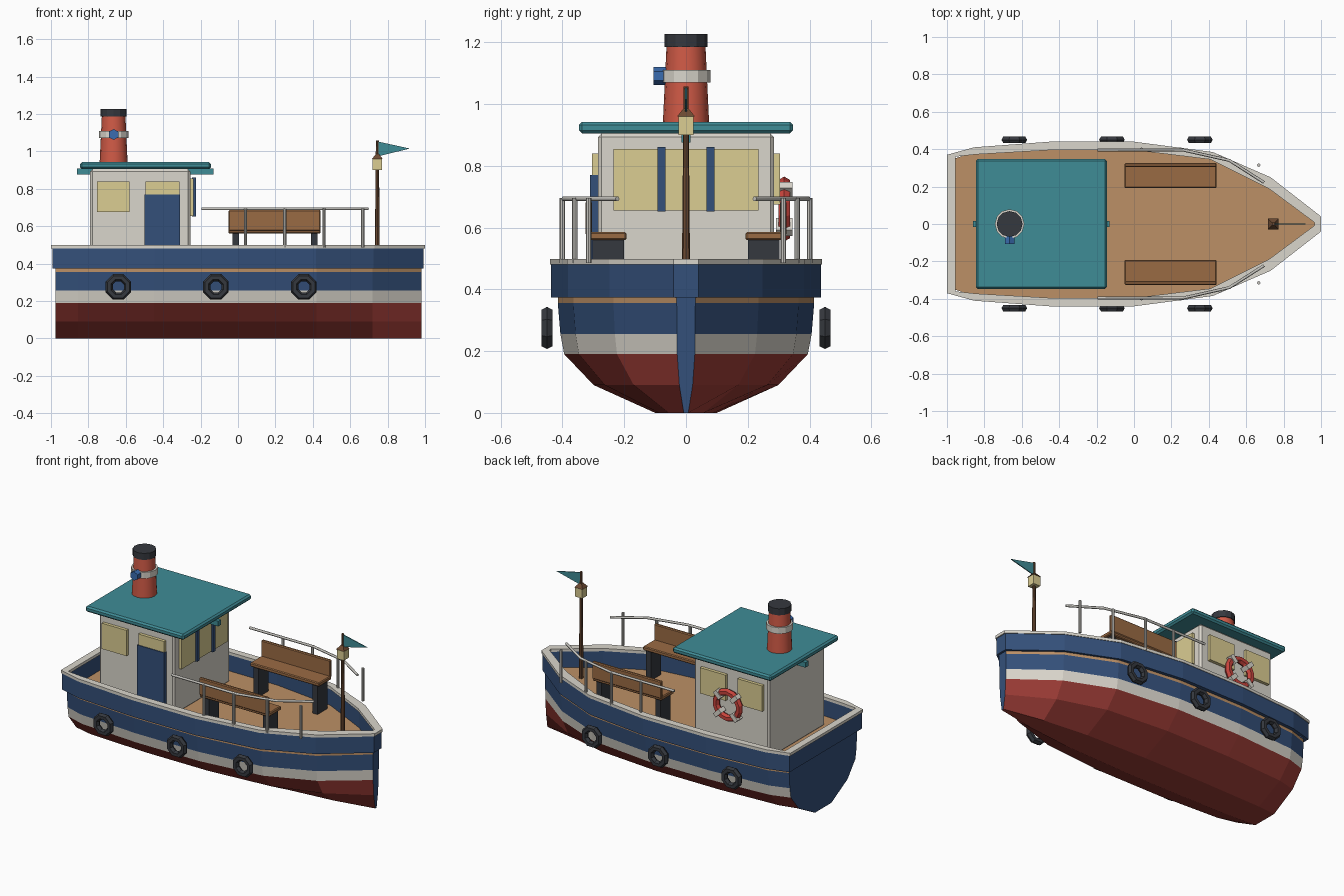
import bpy, bmesh, math
from mathutils import Vector

if "Cube" in bpy.data.objects:
    bpy.data.objects.remove(bpy.data.objects["Cube"])


def mat(name, hexcol):
    m = bpy.data.materials.new(name)
    rgb = [int(hexcol[i:i + 2], 16) / 255 for i in (0, 2, 4)]
    m.diffuse_color = [((c + .055) / 1.055) ** 2.4 for c in rgb] + [1]
    m.use_nodes = True
    m.node_tree.nodes["Principled BSDF"].inputs["Base Color"].default_value = m.diffuse_color
    return m


NAVY, RED = mat("navy", "34507A"), mat("hull_red", "9C3C36")
CREAM, DECK = mat("cream", "DAD6CC"), mat("deck_wood", "BC9066")
WOOD, TEAL = mat("bench_wood", "9A6B44"), mat("teal", "3F8C96")
ORANGE, DARK = mat("funnel_red", "D05A46"), mat("dark", "35383E")
PANE, MAST = mat("pane", "DBCD92"), mat("mast_wood", "6C4A32")
BLUE, RAIL = mat("bright_blue", "3A6CB0"), mat("rail_metal", "C6C4BE")
BUOY = mat("buoy_red", "C8443C")


def finish(name, bm, mats, smooth=False):
    bmesh.ops.recalc_face_normals(bm, faces=bm.faces[:])
    me = bpy.data.meshes.new(name)
    bm.to_mesh(me)
    bm.free()
    for m in mats:
        me.materials.append(m)
    for p in me.polygons:
        p.use_smooth = smooth
    ob = bpy.data.objects.new(name, me)
    bpy.context.collection.objects.link(ob)
    return ob


def box(name, x, y, z, m, bevel=0):
    bm = bmesh.new()
    bmesh.ops.create_cube(bm, size=1)
    for v in bm.verts:
        v.co = [a + (b - a) * (c + .5) for (a, b), c in zip((x, y, z), v.co)]
    ob = finish(name, bm, [m])
    if bevel:
        mod = ob.modifiers.new("bevel", 'BEVEL')
        mod.width, mod.segments = bevel, 1
    return ob


def rod(name, a, b, r1, r2, m, sides=8, smooth=False):
    a, b = Vector(a), Vector(b)
    bm = bmesh.new()
    bmesh.ops.create_cone(bm, cap_ends=True, segments=sides, radius1=r1, radius2=r2, depth=(b - a).length)
    ob = finish(name, bm, [m])
    ob.location = (a + b) / 2
    ob.rotation_euler = (b - a).to_track_quat('Z', 'Y').to_euler()
    if smooth:
        for p in ob.data.polygons:
            p.use_smooth = len(p.vertices) == 4
    return ob


def torus(name, loc, R, r, n, k, m):
    # ring standing in the xz plane
    bm = bmesh.new()
    g = [[bm.verts.new(((R + r * math.cos(t)) * math.cos(s), r * math.sin(t), (R + r * math.cos(t)) * math.sin(s)))
          for t in [2 * math.pi * j / k for j in range(k)]]
         for s in [2 * math.pi * (i + .5) / n for i in range(n)]]
    for i in range(n):
        for j in range(k):
            i2, j2 = (i + 1) % n, (j + 1) % k
            bm.faces.new((g[i][j], g[i2][j], g[i2][j2], g[i][j2]))
    ob = finish(name, bm, [m])
    ob.location = loc
    return ob


def plan_loop(half, s=1):
    return [(x * s, y * s) for x, y in half] + [(x * s, -y * s) for x, y in reversed(half)]


def wall_ring(name, outer, inner, z0, z1, m):
    bm = bmesh.new()
    loops = [[bm.verts.new((x, y, z)) for x, y in pts]
             for pts, z in ((outer, z0), (outer, z1), (inner, z1), (inner, z0))]
    n = len(outer)
    for a in range(4):
        A, B = loops[a], loops[(a + 1) % 4]
        for i in range(n):
            j = (i + 1) % n
            bm.faces.new((A[i], A[j], B[j], B[i]))
    return finish(name, bm, [m])


# Hull: one section scaled along the stations, coloured in bands
stations = [(-.975, .345), (-.855, .385), (-.45, .415), (0, .415), (.42, .365), (.72, .235), (.98, .03)]
section = [(0, .24), (.09, .72), (.19, .95), (.255, .98), (.355, 1), (.375, 1)]
bands = [1, 1, 2, 0, 3]
bm = bmesh.new()
rows = []
for x, w in stations:
    half = [(w * f, z) for z, f in section]
    rows.append([bm.verts.new((x, y, z)) for y, z in half[::-1]] + [bm.verts.new((x, -y, z)) for y, z in half])
n = len(section)
side_mats = bands[::-1] + [1] + bands + [3]
for A, B in zip(rows, rows[1:]):
    for i in range(2 * n):
        j = (i + 1) % (2 * n)
        bm.faces.new((A[i], A[j], B[j], B[i])).material_index = side_mats[i]
bm.faces.new(rows[0])
bm.faces.new(rows[-1])
finish("hull", bm, [NAVY, RED, CREAM, DECK])

# Bulwark and its cap
outer = [(-1, .37), (-.855, .41), (-.45, .44), (0, .44), (.42, .385), (.73, .25), (1, .04)]
inner = [(-.955, .36), (-.845, .372), (-.45, .395), (0, .395), (.41, .345), (.72, .19), (.965, .008)]
wall_ring("bulwark", plan_loop(outer, .993), plan_loop(inner, 1.008), .373, .482, NAVY)
wall_ring("bulwark_cap", plan_loop(outer), plan_loop(inner), .48, .498, CREAM)

# Cabin, roof and roof beam
box("cabin", (-.79, -.255), (-.285, .285), (.37, .905), CREAM, .012)
box("roof", (-.845, -.145), (-.347, .347), (.905, .942), TEAL, .01)
box("roof_beam", (-.86, -.13), (-.015, .015), (.875, .908), TEAL)

# Cabin windows, door and front window bars
for s in (-1, 1):
    for x0, x1 in ((-.755, -.58), (-.495, -.312)):
        box("side_window", (x0, x1), sorted((s * .28, s * .305)), (.675, .84), PANE)
    box("window_bar", (-.245, -.225), (s * .08 - .013, s * .08 + .013), (.652, .86), NAVY)
box("front_window", (-.265, -.237), (-.235, .235), (.655, .855), PANE)
box("door", (-.5, -.31), (-.31, -.28), (.373, .77), NAVY)

# Life ring on the back wall, with four wraps
torus("life_ring", (-.52, .318, .66), .083, .022, 14, 6, BUOY)
for k in range(4):
    a = math.pi / 4 + k * math.pi / 2
    w = box("life_ring_wrap", (-.027, .027), (-.026, .026), (-.014, .014), CREAM)
    w.location = (-.52 + .083 * math.cos(a), .318, .66 + .083 * math.sin(a))
    w.rotation_euler = (0, -a, 0)

# Funnel, band, rim and horn
fx = -.665
rod("funnel", (fx, 0, .935), (fx, 0, 1.19), .075, .063, ORANGE, 16, True)
rod("funnel_band", (fx, 0, 1.07), (fx, 0, 1.11), .079, .079, CREAM, 12)
rod("funnel_rim", (fx, 0, 1.185), (fx, 0, 1.227), .069, .069, DARK, 12)
rod("horn", (fx, -.065, 1.09), (fx, -.106, 1.09), .029, .029, BLUE, 6)

# Mast, lantern and pennant
mx = .745
rod("mast", (mx, 0, .37), (mx, 0, 1.057), .014, .008, MAST, 8)
box("lantern", (mx - .025, mx + .025), (-.025, .025), (.9, .962), PANE)
cap = rod("lantern_roof", (mx, 0, .96), (mx, 0, .985), .04, .012, MAST, 4)
cap.rotation_euler = (0, 0, math.pi / 4)
bm = bmesh.new()
f = bm.faces.new([bm.verts.new(p) for p in ((mx, -.003, 1.053), (.918, -.003, 1.015), (mx, -.003, .972))])
ext = bmesh.ops.extrude_face_region(bm, geom=[f])
bmesh.ops.translate(bm, vec=(0, .006, 0), verts=[v for v in ext["geom"] if isinstance(v, bmesh.types.BMVert)])
finish("pennant", bm, [TEAL])

for s in (-1, 1):
    # Hand rail and posts
    cu = bpy.data.curves.new("hand_rail", 'CURVE')
    cu.dimensions, cu.bevel_depth, cu.bevel_resolution = '3D', .008, 1
    cu.use_fill_caps = True
    sp = cu.splines.new('POLY')
    path = [(-.195, .396), (.26, .396), (.51, .34), (.695, .222)]
    sp.points.add(len(path) - 1)
    for p, (x, y) in zip(sp.points, path):
        p.co = (x, s * y, .693, 1)
    cu.materials.append(RAIL)
    bpy.context.collection.objects.link(bpy.data.objects.new("hand_rail", cu))
    for x, y in ((.04, .4), (.25, .4), (.46, .36), (.667, .315)):
        rod("rail_post", (x, s * y, .485), (x, s * y, .695), .009, .009, RAIL, 8)

    # Bench
    box("bench_seat", (-.05, .442), sorted((s * .192, s * .32)), (.56, .585), WOOD, .005)
    box("bench_back", (-.05, .442), sorted((s * .305, s * .325)), (.575, .686), WOOD, .005)
    for x in (-.03, .39):
        box("bench_leg", (x, x + .035), sorted((s * .2, s * .303)), (.373, .562), DARK)

    # Tyre fenders
    for x in (-.64, -.118, .352):
        torus("tyre_fender", (x, s * .45, .275), .053, .021, 8, 6, DARK)
